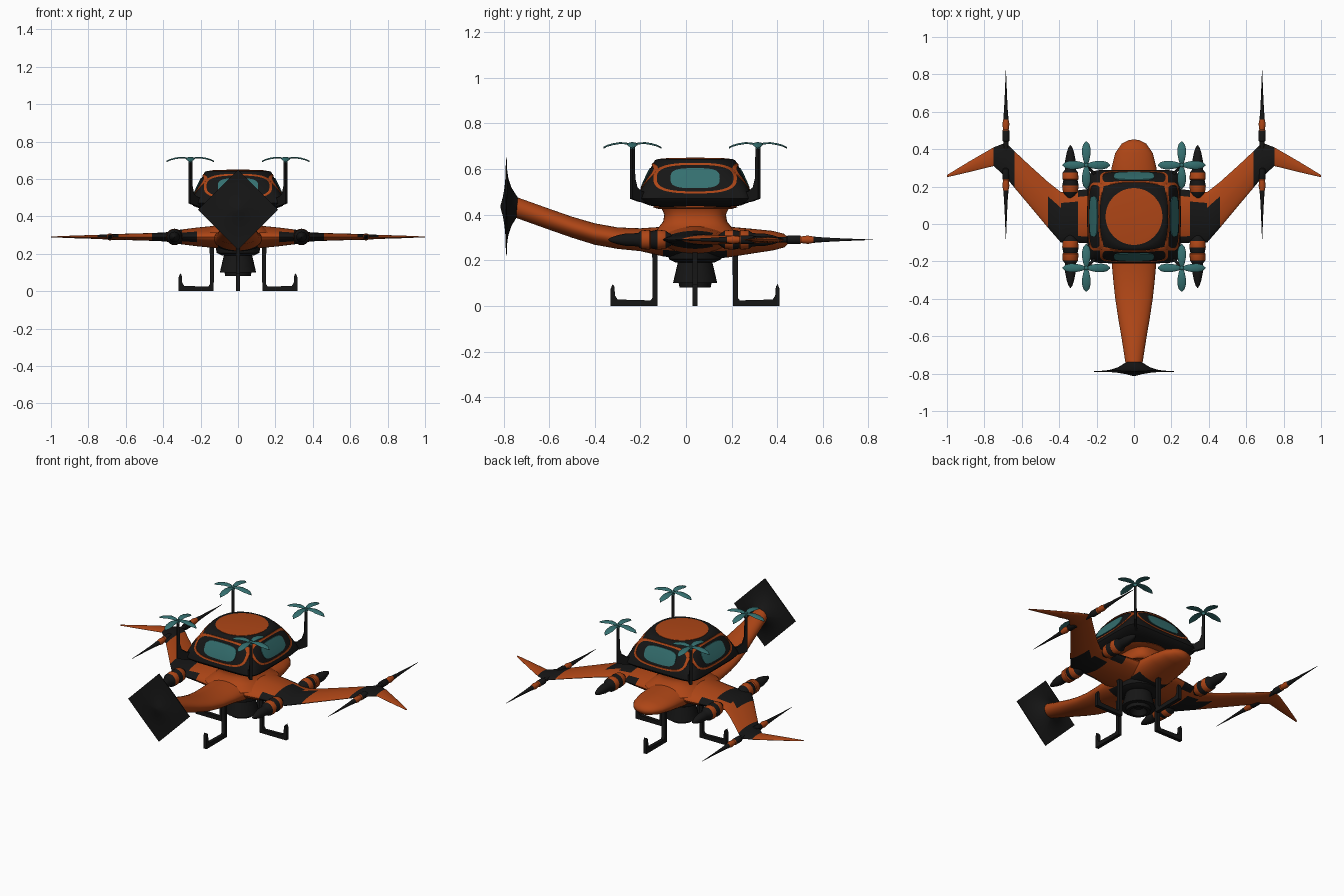
import bpy, bmesh, math
from mathutils import Vector

if "Cube" in bpy.data.objects:
    bpy.data.objects.remove(bpy.data.objects["Cube"])

TAU = 2 * math.pi
CY = 0.04  # y of the cabin axis


def material(name, rgb):
    m = bpy.data.materials.new(name)
    m.diffuse_color = (*rgb, 1)
    m.use_nodes = True
    m.node_tree.nodes["Principled BSDF"].inputs["Base Color"].default_value = m.diffuse_color
    return m


MATS = [material("orange", (0.42, 0.06, 0.008)),
        material("black", (0.008, 0.008, 0.008)),
        material("teal", (0.035, 0.16, 0.16))]
ORANGE, BLACK, TEAL = 0, 1, 2


def loft(name, rings, colour, angle=40):
    """Skin a list of closed rings; colour is an index or f(face centre)."""
    bm = bmesh.new()
    vs = [[bm.verts.new(p) for p in ring] for ring in rings]
    n = len(vs[0])
    for a, b in zip(vs, vs[1:]):
        for i in range(n):
            j = (i + 1) % n
            bm.faces.new((a[i], a[j], b[j], b[i]))
    bm.faces.new(vs[0])
    bm.faces.new(vs[-1])
    bmesh.ops.recalc_face_normals(bm, faces=bm.faces)
    for f in bm.faces:
        f.smooth = True
        f.material_index = colour(f.calc_center_median()) if callable(colour) else colour
    me = bpy.data.meshes.new(name)
    bm.to_mesh(me)
    bm.free()
    for m in MATS:
        me.materials.append(m)
    me.set_sharp_from_angle(angle=math.radians(angle))
    ob = bpy.data.objects.new(name, me)
    bpy.context.collection.objects.link(ob)
    return ob


def oval(a, b, n=2, count=32):
    """Superellipse outline."""
    out = []
    for i in range(count):
        c, s = math.cos(TAU * i / count), math.sin(TAU * i / count)
        out.append((a * math.copysign(abs(c) ** (2 / n), c),
                    b * math.copysign(abs(s) ** (2 / n), s)))
    return out


def lathe(name, origin, axis, prof, colour, count=20):
    o, rings = Vector(origin), []
    for t, r in prof:
        rings.append([o + (Vector((u, t, v)) if axis == 'y' else Vector((u, v, t)))
                      for u, v in oval(r, r, 2, count)])
    return loft(name, rings, colour)


def plate(name, pts, angle, width):
    """Flat profile (radius, z) standing in a radial plane of the cabin axis."""
    c, s = math.cos(angle), math.sin(angle)
    rings = [[(r * c - w * s, CY + r * s + w * c, z) for r, z in pts]
             for w in (-width / 2, width / 2)]
    return loft(name, rings, BLACK)


# Fuselage with upswept tail: y, centre z, half width, half height
hull = [(-0.79, 0.445, 0.045, 0.04), (-0.74, 0.43, 0.046, 0.046), (-0.6, 0.38, 0.068, 0.046),
        (-0.5, 0.345, 0.085, 0.046), (-0.4, 0.315, 0.1, 0.047), (-0.3, 0.297, 0.111, 0.047),
        (-0.2, 0.29, 0.12, 0.05), (-0.1, 0.282, 0.128, 0.065), (0.04, 0.278, 0.135, 0.078),
        (0.18, 0.28, 0.13, 0.068), (0.3, 0.284, 0.12, 0.053), (0.38, 0.286, 0.1, 0.043),
        (0.43, 0.286, 0.065, 0.03), (0.448, 0.286, 0.03, 0.014), (0.452, 0.286, 0.004, 0.003)]
loft("fuselage", [[(u, y, z + v) for u, v in oval(a, b)] for y, z, a, b in hull],
     lambda c: BLACK if abs(c.y - CY) < 0.16 and c.z < 0.24 else ORANGE)

# Gull wings: x, rear y, front y, half thickness
wing = [(0, -0.13, 0.21, 0.068), (0.12, -0.12, 0.2, 0.06), (0.22, -0.105, 0.19, 0.05),
        (0.3, -0.1, 0.18, 0.04), (0.39, -0.1, 0.17, 0.024), (0.46, -0.02, 0.225, 0.021),
        (0.56, 0.1, 0.315, 0.018), (0.64, 0.195, 0.39, 0.016), (0.685, 0.25, 0.435, 0.015),
        (0.75, 0.31, 0.41, 0.011), (0.88, 0.278, 0.335, 0.007), (1.0, 0.25, 0.262, 0.002)]
sections = [(-x, a, b, h) for x, a, b, h in reversed(wing[1:])] + wing


def wing_colour(c):
    x = abs(c.x)
    if 0.3 < x < 0.46 and c.y < 0.12 or 0.22 < x < 0.3 and abs(c.y - CY) > 0.1:
        return BLACK
    return BLACK if 0.64 < x < 0.75 and c.z > 0.29 else ORANGE


loft("wings", [[(x, (a + b) / 2 + u, 0.29 + v) for u, v in oval((b - a) / 2, h, 1.7, 28)]
               for x, a, b, h in sections], wing_colour)

# Neck between fuselage and cabin
neck = [(0.31, 0.19, 0.2), (0.345, 0.135, 0.16), (0.37, 0.112, 0.14), (0.4, 0.107, 0.135),
        (0.43, 0.113, 0.148), (0.46, 0.14, 0.175)]
loft("neck", [[(u, CY + v, z) for u, v in oval(a, b, 2.8, 40)] for z, a, b in neck], ORANGE)


# Cabin: square base blending to a round roof
def cabin_shape(z):
    t = min(max((z - 0.47) / 0.168, 0), 1)
    return 0.25 - 0.073 * t ** 1.25, 9 - 6.6 * t


cabin = [(0.433, 0.15, 4), (0.44, 0.2, 5), (0.455, 0.238, 7)]
cabin += [(z, *cabin_shape(z)) for z in [0.47 + 0.168 * i / 12 for i in range(13)]]
cabin += [(0.643, 0.165, 2.2)]
loft("cabin", [[(u, CY + v, z) for u, v in oval(h, h, n, 96)] for z, h, n in cabin], BLACK)
lathe("roof_disc", (0, CY, 0), 'z', [(0.63, 0.152), (0.645, 0.152), (0.648, 0.12), (0.65, 0.01)],
      ORANGE, 48)
lathe("cabin_under_trim", (0, CY, 0), 'z', [(0.425, 0.16), (0.432, 0.185), (0.44, 0.18)], ORANGE, 40)


def cabin_patch(name, side, steps, n, colour):
    """Raised panel on a cabin face; steps are (half width, half height, lift)."""
    a = side * TAU / 4
    rings = []
    for hw, hh, lift in steps:
        ring = []
        for u, v in oval(hw, hh, n, 48):
            h, e = cabin_shape(0.56 + v)
            d = h * (1 - min(abs(u) / h, 0.999) ** e) ** (1 / e) + lift
            ring.append((u * math.cos(a) - d * math.sin(a),
                         CY + u * math.sin(a) + d * math.cos(a), 0.56 + v))
        rings.append(ring)
    loft(name, rings, colour)


# Four windows with orange surrounds, four corner masts with rotors
for k in range(4):
    cabin_patch(f"window_{k}", k, [(0.108, 0.044, -0.01), (0.108, 0.044, 0.004),
                                   (0.07, 0.028, 0.005), (0.03, 0.01, 0.005),
                                   (0.001, 0.001, 0.005)], 3.2, TEAL)
    cabin_patch(f"window_surround_{k}", k, [(0.183, 0.067, -0.01), (0.183, 0.067, 0.003),
                                            (0.168, 0.058, 0.003), (0.168, 0.058, -0.01)],
                2.8, ORANGE)
    sx, sy = (1, -1)[k % 2], (1, -1)[k // 2]
    mx, my = 0.255 * sx, CY + 0.275 * sy
    plate(f"rotor_mast_{k}", [(0.25, 0.445), (0.34, 0.458), (0.382, 0.47), (0.382, 0.705),
                              (0.368, 0.705), (0.365, 0.56), (0.352, 0.52), (0.325, 0.502),
                              (0.27, 0.5)], math.atan2(0.275 * sy, 0.255 * sx), 0.016)
    lathe(f"rotor_hub_{k}", (mx, my, 0.7), 'z', [(-0.012, 0.008), (0, 0.013), (0.012, 0.01),
                                                (0.016, 0.002)], TEAL, 12)
    for b in range(4):
        c, s = math.cos(b * TAU / 4), math.sin(b * TAU / 4)
        blade = [(0.004, 0.008, 0.704), (0.025, 0.016, 0.712), (0.055, 0.022, 0.714),
                 (0.085, 0.023, 0.709), (0.11, 0.017, 0.702), (0.127, 0.003, 0.693)]
        loft(f"rotor_blade_{k}_{b}",
             [[(mx + r * c - u * s, my + r * s + u * c, z + v - 6 * u * u)
               for u, v in oval(w, 0.004, 2, 12)] for r, w, z in blade], TEAL)

# Pods on the wing roots and slim spindles at the wing bends
pod = [(0.1, 0.02), (0.13, 0.04), (0.165, 0.044), (0.195, 0.038), (0.2, 0.043), (0.235, 0.041),
       (0.25, 0.03), (0.27, 0.028), (0.3, 0.028), (0.34, 0.02), (0.37, 0.01), (0.382, 0.001)]
spindle = [(0, 0.012), (0.07, 0.013), (0.075, 0.019), (0.13, 0.019), (0.135, 0.015), (0.165, 0.019),
           (0.19, 0.014), (0.24, 0.01), (0.32, 0.006), (0.45, 0.0008)]
for sx in (1, -1):
    for sy in (1, -1):
        tag = ("right" if sx > 0 else "left") + ("_rear" if sy > 0 else "_front")
        lathe("pod_" + tag, (0.34 * sx, CY, 0.29), 'y', [(sy * t, r) for t, r in pod],
              lambda c: ORANGE if 0.13 < abs(c.y - CY) < 0.17 or 0.197 < abs(c.y - CY) < 0.24
              else BLACK)
        lathe("spindle_" + tag, (0.685 * sx, 0.37, 0.29), 'y', [(sy * t, r) for t, r in spindle],
              lambda c: ORANGE if 0.13 < abs(c.y - 0.37) < 0.2 else BLACK, 14)

# Four-pointed tail star, thick at the centre
R = 0.215
star = [(math.copysign(abs(u) ** 2 / R, u), math.copysign(abs(v) ** 2 / R, v))
        for u, v in oval(R, R, 2, 64)]
rings = []
for depth, scales in ((-0.025, (0.03, 0.2, 0.4, 0.6, 0.8, 1)), (0.09, (1, 0.8, 0.6, 0.4, 0.2, 0.03))):
    for k in scales:
        rings.append([(u * k, -0.788 + depth * (1 - k * math.hypot(u, v) / R) ** 3
                       + math.copysign(0.002, depth), 0.435 + v * k) for u, v in star])
loft("tail_star", rings, BLACK, 60)

# Belly turbine
lathe("belly_turbine", (0, CY, 0), 'z', [(0.25, 0.12), (0.205, 0.115), (0.19, 0.085), (0.19, 0.076),
                                        (0.1, 0.097), (0.1, 0.072), (0.08, 0.068), (0.08, 0.05),
                                        (0.11, 0.03)], BLACK, 24)

# Landing legs in a cross, ending in upturned skids
for k, (r0, r1) in enumerate([(0.142, 0.317), (0.178, 0.37)] * 2):
    plate(f"landing_leg_{k}", [(r0 - 0.014, 0.26), (r0 + 0.014, 0.26), (r0 + 0.009, 0.2),
                               (r0 + 0.009, 0.035), (r0 + 0.018, 0.024), (r1 - 0.03, 0.028),
                               (r1 - 0.019, 0.045), (r1 - 0.016, 0.085), (r1 - 0.008, 0.096),
                               (r1, 0.075), (r1, 0), (r0 - 0.012, 0)], k * TAU / 4, 0.022)
